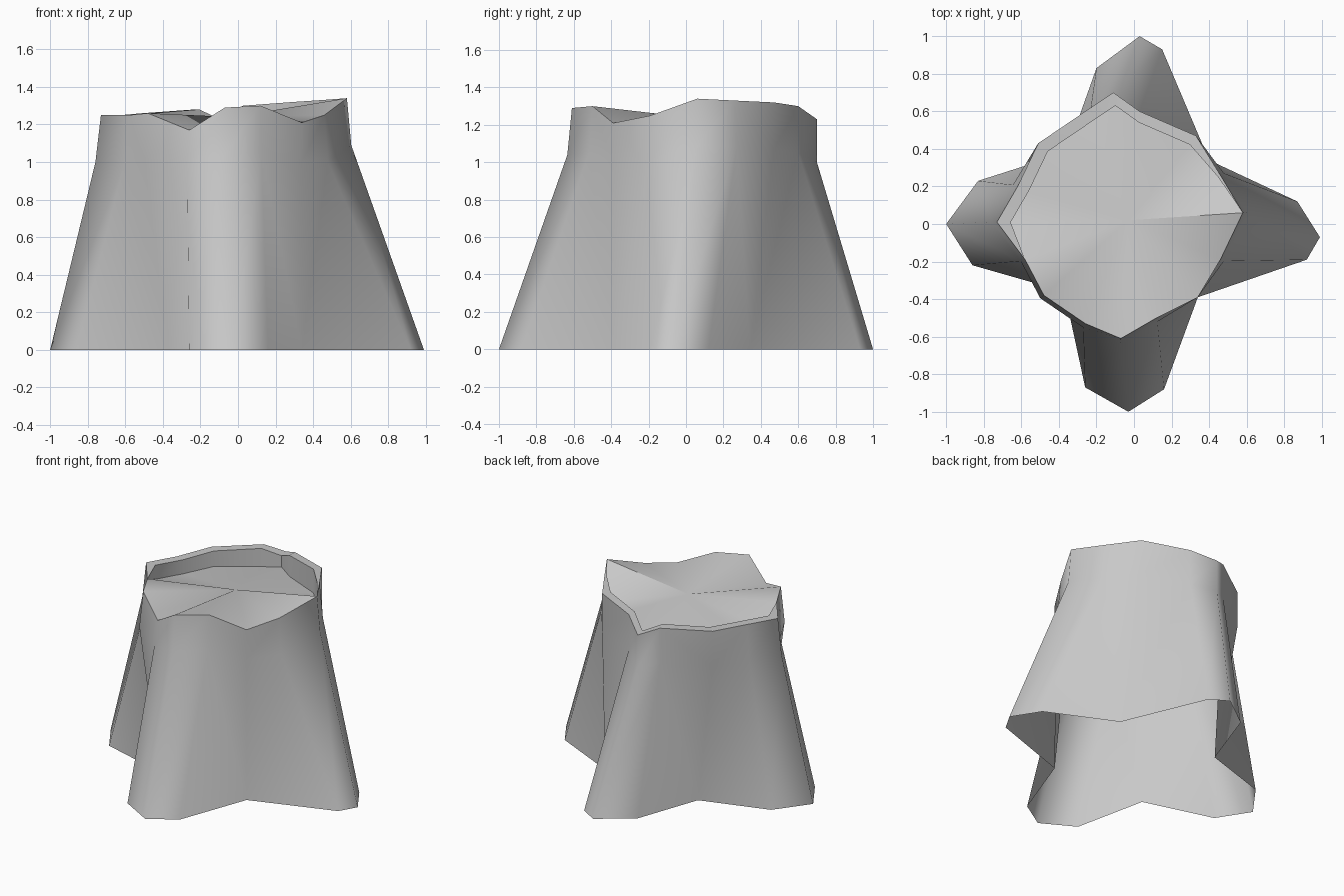
import bpy
import bmesh
import math

default_cube = bpy.data.objects.get("Cube")
if default_cube:
    bpy.data.objects.remove(default_cube, do_unlink=True)


def make_material(name, colour):
    material = bpy.data.materials.new(name)
    material.use_nodes = True
    material.diffuse_color = colour
    shader = material.node_tree.nodes["Principled BSDF"]
    shader.inputs["Base Color"].default_value = colour
    return material


def bridge(bm, lower, upper):
    """Join two closed rings with triangles, skipping corners they share."""
    count = len(lower)
    for i in range(count):
        j = (i + 1) % count
        a, b, c, d = lower[i], lower[j], upper[j], upper[i]
        # Split towards the lower valley corner so that valleys stay deep
        if j % 4 == 2:
            triangles = (a, b, d), (b, c, d)
        else:
            triangles = (a, b, c), (a, c, d)
        for triangle in triangles:
            if len(set(triangle)) == 3:
                bm.faces.new(triangle)


def finish(bm, name, material, sharp_angle):
    mesh = bpy.data.meshes.new(name)
    bm.to_mesh(mesh)
    bm.free()
    mesh.materials.append(material)
    stump_part = bpy.data.objects.new(name, mesh)
    bpy.context.collection.objects.link(stump_part)
    bpy.ops.object.select_all(action="DESELECT")
    stump_part.select_set(True)
    bpy.context.view_layer.objects.active = stump_part
    bpy.ops.object.shade_smooth_by_angle(angle=math.radians(sharp_angle))


grey = make_material("weathered grey", (0.58, 0.58, 0.58, 1))

# Ground outline: four spreading roots with a valley between each pair
root_outline = [
    (.99, -.07), (.87, .12), (.40, .34), (.15, .93),
    (.03, 1), (-.20, .83), (-.36, .38), (-.83, .23),
    (-1, 0), (-.86, -.22), (-.37, -.36), (-.26, -.87),
    (-.03, -1), (.16, -.88), (.34, -.39), (.92, -.19),
]

# Ragged upper edge of the bark, matching the roots corner by corner
rim_outline = [
    (.58, .06, 1.34), (.46, .26, 1.33), (.33, .47, 1.32), (.03, .60, 1.30),
    (-.11, .70, 1.23), (-.23, .62, 1.28), (-.51, .43, 1.26), (-.62, .20, 1.25),
    (-.73, .01, 1.25), (-.58, -.19, 1.25), (-.48, -.38, 1.26), (-.26, -.53, 1.17),
    (-.07, -.61, 1.29), (.12, -.50, 1.30), (.34, -.39, 1.21), (.46, -.19, 1.25),
]

# Bark: flared roots rising to a collar, upright at the back and front left
bark = bmesh.new()
ground = [bark.verts.new((x, y, 0)) for x, y in root_outline]
collar = []
for i, (x, y, z) in enumerate(rim_outline):
    spread = 1 if y > 0.3 or i == 14 else 1.04
    collar.append(bark.verts.new((x * spread, y * spread, max(z - 0.25, 1))))
rim = [bark.verts.new(point) for point in rim_outline]
bridge(bark, ground, collar)
bridge(bark, collar, rim)
finish(bark, "bark_and_roots", grey, 120)

# Cut top: a raised lip around the back and right with a sunken floor behind it
top = bmesh.new()
outer, lip, floor = [], [], []
for i, (x, y, z) in enumerate(rim_outline):
    edge = top.verts.new((x, y, z))
    outer.append(edge)
    if 1 <= i <= 8:
        inset = 0.97 if i == 1 else 0.9
        lip.append(top.verts.new((x * inset, y * inset, z)))
        floor.append(top.verts.new((x * inset, y * inset, 1.15)))
    else:
        lip.append(edge)
        floor.append(edge)
bridge(top, outer, lip)
bridge(top, lip, floor)
heart = top.verts.new((-.03, .02, 1.24))
for i, vert in enumerate(floor):
    top.faces.new((vert, floor[(i + 1) % len(floor)], heart))
finish(top, "cut_top", grey, 55)
